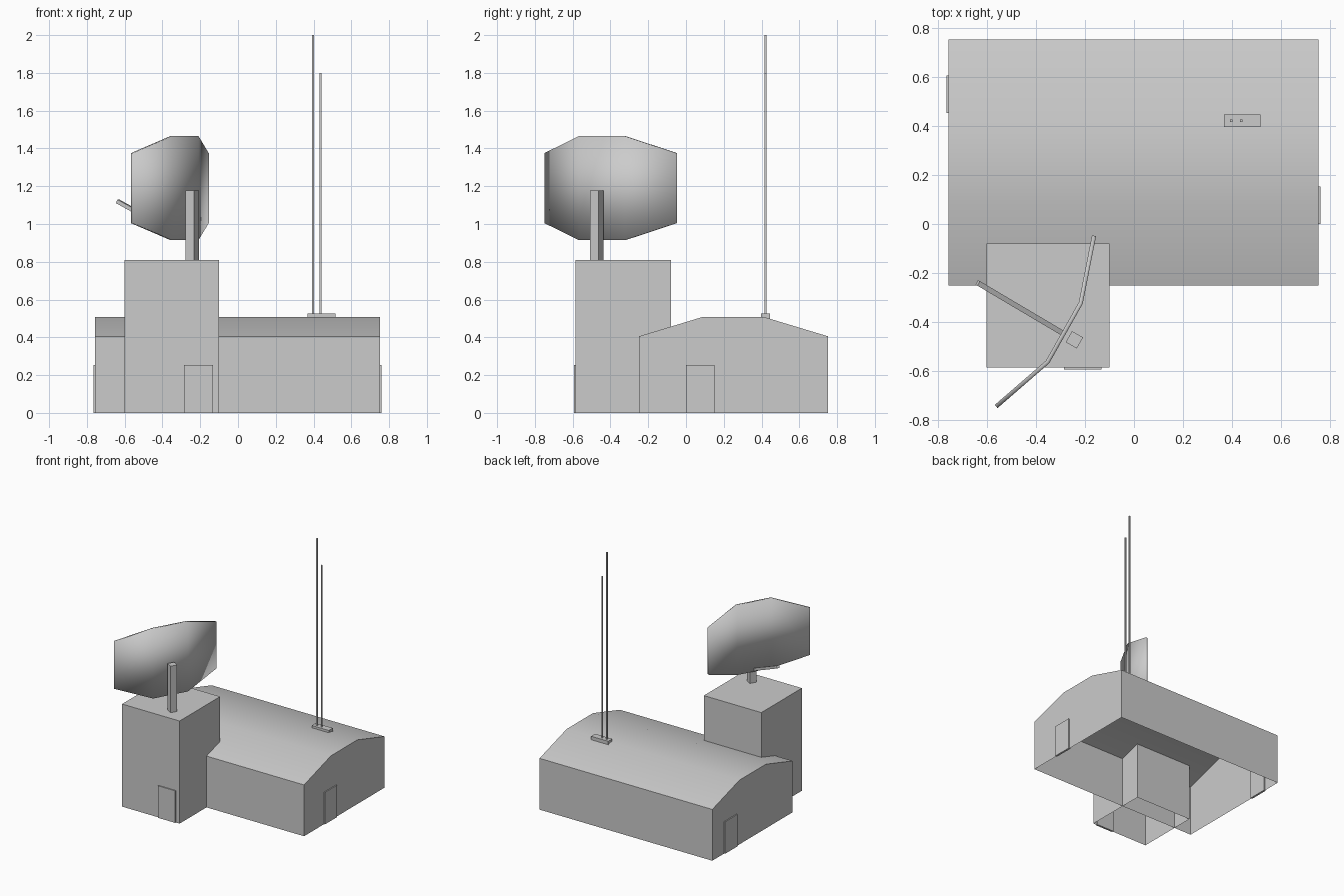
import bpy, bmesh, math
from mathutils import Vector

cube = bpy.data.objects.get("Cube")
if cube:
    bpy.data.objects.remove(cube, do_unlink=True)

grey = bpy.data.materials.new("light_grey")
grey.use_nodes = True
colour = (0.6, 0.6, 0.6, 1)
grey.diffuse_color = colour
grey.node_tree.nodes["Principled BSDF"].inputs["Base Color"].default_value = colour


def finish(name, bm):
    """Turn a bmesh into a named object with the shared colour."""
    mesh = bpy.data.meshes.new(name)
    bm.to_mesh(mesh)
    bm.free()
    mesh.materials.append(grey)
    obj = bpy.data.objects.new(name, mesh)
    bpy.context.collection.objects.link(obj)
    return obj


def smooth(obj):
    bpy.ops.object.select_all(action="DESELECT")
    obj.select_set(True)
    bpy.context.view_layer.objects.active = obj
    bpy.ops.object.shade_smooth_by_angle(angle=math.radians(30))


def box(name, low, high, open_bottom=False):
    """Axis-aligned box between two corners."""
    low, high = Vector(low), Vector(high)
    bm = bmesh.new()
    bmesh.ops.create_cube(bm, size=1)
    for v in bm.verts:
        v.co = (low + high) / 2 + v.co * (high - low)
    if open_bottom:
        bm.normal_update()
        floor = [f for f in bm.faces if f.normal.z < -0.9]
        bmesh.ops.delete(bm, geom=floor, context="FACES_ONLY")
    return finish(name, bm)


def beam(name, start, end, size, turn=0):
    """Square bar running from start to end."""
    start, end = Vector(start), Vector(end)
    obj = box(name, (-size / 2, -size / 2, 0), (size / 2, size / 2, (end - start).length))
    obj.location = start
    if turn:
        obj.rotation_euler.z = turn
    else:
        obj.rotation_euler = (end - start).to_track_quat("Z", "Y").to_euler()
    return obj


# Hall: gable profile swept along x, open underneath
profile = [(-0.25, 0), (-0.25, 0.405), (0.085, 0.507), (0.415, 0.507), (0.753, 0.405), (0.753, 0)]
bm = bmesh.new()
ends = [[bm.verts.new((x, y, z)) for y, z in profile] for x in (-0.757, 0.752)]
for end in ends:
    bm.faces.new(end)
for i in range(len(profile) - 1):
    bm.faces.new((ends[0][i], ends[0][i + 1], ends[1][i + 1], ends[1][i]))
bmesh.ops.recalc_face_normals(bm, faces=bm.faces)
smooth(finish("hall", bm))

# Tower and doors
box("tower", (-0.602, -0.586, 0), (-0.1, -0.08, 0.81), open_bottom=True)
box("tower_door", (-0.285, -0.594, 0), (-0.133, -0.578, 0.253))
box("left_door", (0.744, 0, 0), (0.76, 0.152, 0.253))
box("right_door", (-0.765, 0.452, 0), (-0.749, 0.605, 0.253))

# Roof aerials
box("aerial_base", (0.367, 0.396, 0.49), (0.516, 0.446, 0.525))
beam("tall_aerial", (0.397, 0.421, 0.52), (0.397, 0.421, 2), 0.01)
beam("short_aerial", (0.437, 0.421, 0.52), (0.437, 0.421, 1.8), 0.01)

# Dish mast and feed arm
beam("dish_mast", (-0.243, -0.472, 0.81), (-0.243, -0.472, 1.177), 0.052, math.radians(-30))
beam("feed_arm", (-0.292, -0.444, 0.93), (-0.637, -0.24, 1.12), 0.021)

# Dish: curved panel with clipped corners
stations = [(-0.562, -0.744, 0.185), (-0.352, -0.562, 0.275),
            (-0.217, -0.322, 0.275), (-0.163, -0.048, 0.185)]
bm = bmesh.new()
columns = [[bm.verts.new((x, y, 1.19 + s * h)) for s in (-1, 1)] for x, y, h in stations]
for a, b in zip(columns, columns[1:]):
    bm.faces.new((a[0], b[0], b[1], a[1]))
dish = finish("dish", bm)
shell = dish.modifiers.new("thickness", "SOLIDIFY")
shell.thickness = 0.017
shell.offset = 0
shell.use_even_offset = True
smooth(dish)
